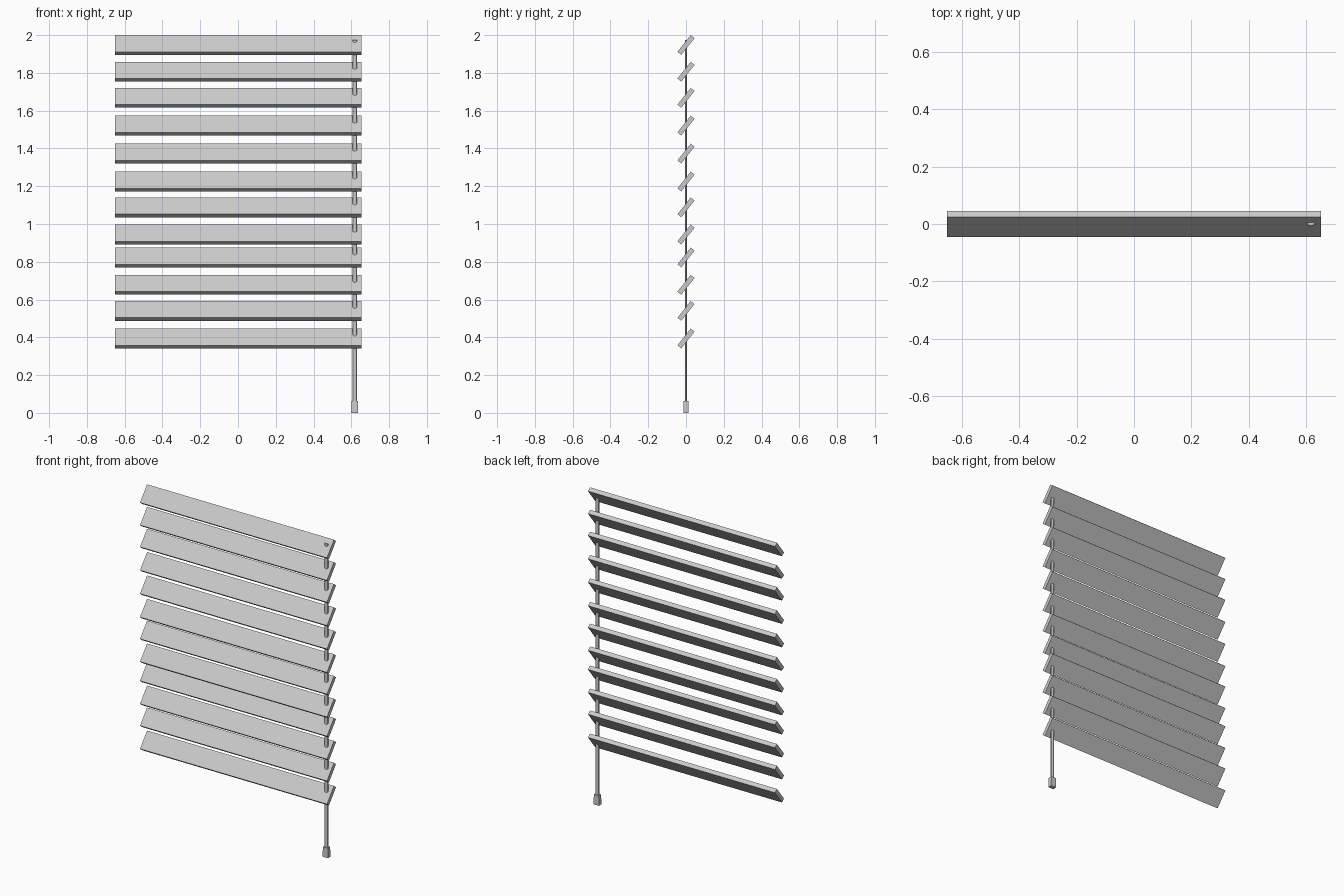
import bpy, bmesh, math
from mathutils import Matrix, Vector

if "Cube" in bpy.data.objects:
    bpy.data.objects.remove(bpy.data.objects["Cube"])


def make_object(name, bm):
    mesh = bpy.data.meshes.new(name)
    bmesh.ops.recalc_face_normals(bm, faces=bm.faces)
    bm.to_mesh(mesh)
    bm.free()
    obj = bpy.data.objects.new(name, mesh)
    bpy.context.collection.objects.link(obj)
    return obj


def slat(name, z):
    # Flat board tilted with its lower edge towards the front
    bm = bmesh.new()
    bmesh.ops.create_cube(bm, size=1)
    bmesh.ops.scale(bm, vec=(1.305, 0.113, 0.026), verts=bm.verts)
    bmesh.ops.rotate(bm, cent=(0, 0, 0), verts=bm.verts,
                     matrix=Matrix.Rotation(math.radians(51.5), 3, 'X'))
    bmesh.ops.translate(bm, vec=(0, 0, z), verts=bm.verts)
    return make_object(name, bm)


def prism(name, sides, rx, ry, z0, z1, taper=1.0, turn=0.0):
    # Upright flattened prism on the wand axis
    bm = bmesh.new()
    rings = []
    for z, s in ((z0, 1.0), (z1, taper)):
        ring = []
        for i in range(sides):
            a = 2 * math.pi * i / sides + turn
            ring.append(bm.verts.new((WAND_X + rx * s * math.cos(a),
                                      ry * s * math.sin(a), z)))
        rings.append(ring)
    for i in range(sides):
        j = (i + 1) % sides
        bm.faces.new((rings[0][i], rings[0][j], rings[1][j], rings[1][i]))
    bm.faces.new(rings[0][::-1])
    bm.faces.new(rings[1])
    return make_object(name, bm)


WAND_X = 0.618

# Slats, unevenly spaced as on a worn blind
heights = (1.948, 1.806, 1.668, 1.521, 1.373, 1.225,
           1.088, 0.944, 0.823, 0.678, 0.540, 0.394)
for n, z in enumerate(heights, 1):
    slat(f"slat_{n:02d}", z)

# Tilt wand passing through all slats
prism("wand_rod", 8, 0.013, 0.0065, 0.05, 1.975)

# Grip at the lower end
k = math.sqrt(2)
prism("wand_grip", 4, 0.0185 * k, 0.013 * k, 0.0, 0.062, 0.92, math.pi / 4)
